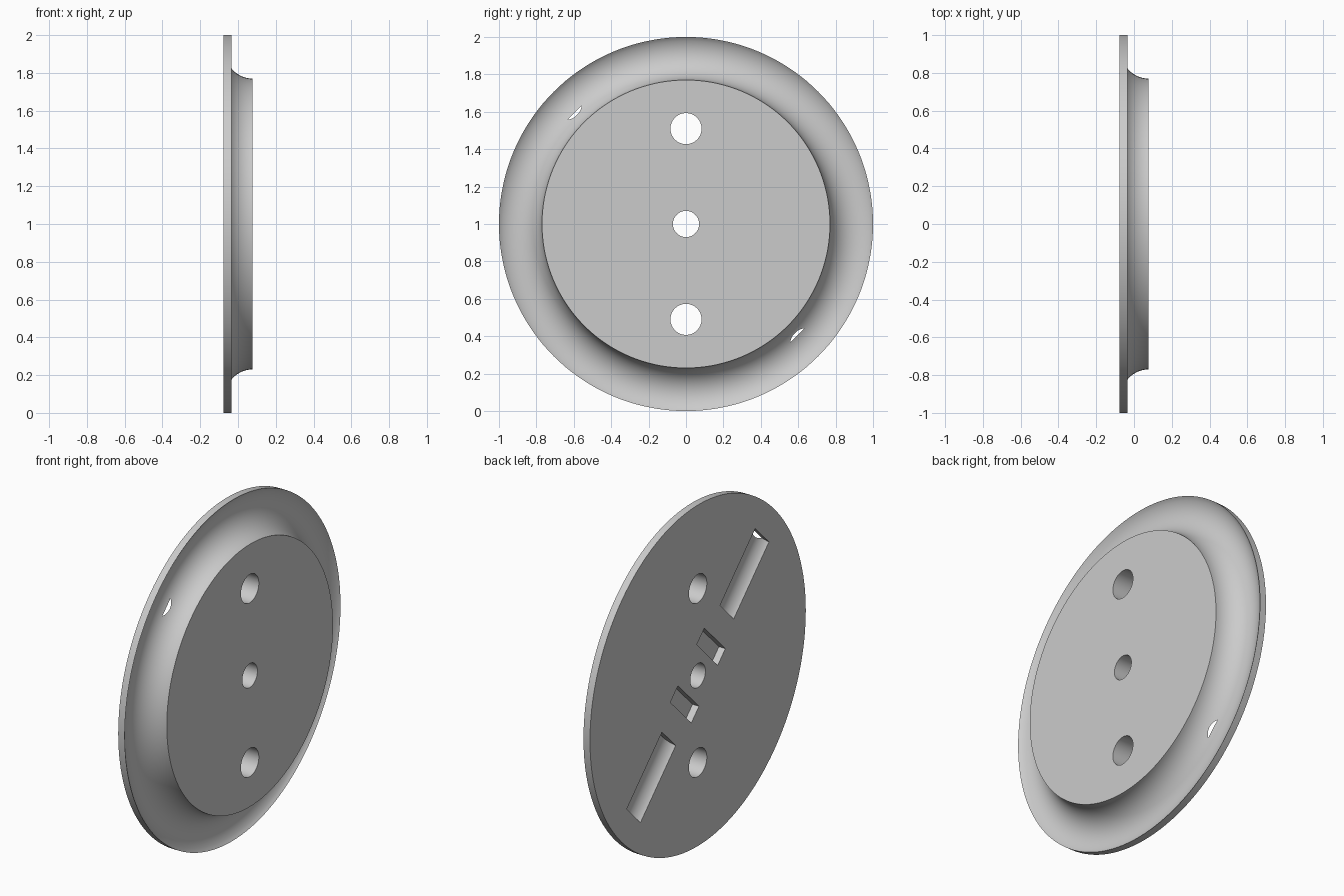
import bpy
import bmesh
from math import cos, sin, pi, radians, atan2
from mathutils import Matrix, Vector

cube = bpy.data.objects.get("Cube")
if cube:
    bpy.data.objects.remove(cube)

BACK, FRONT, RIM = -0.077, 0.077, -0.035
DEPTH = 0.042
SEGMENTS = 144

grey = bpy.data.materials.new("plain grey")
grey.use_nodes = True
colour = (0.6, 0.6, 0.6, 1)
grey.diffuse_color = colour
grey.node_tree.nodes["Principled BSDF"].inputs["Base Color"].default_value = colour


def make_object(name, bm):
    bmesh.ops.recalc_face_normals(bm, faces=bm.faces)
    mesh = bpy.data.meshes.new(name)
    bm.to_mesh(mesh)
    bm.free()
    mesh.materials.append(grey)
    obj = bpy.data.objects.new(name, mesh)
    bpy.context.collection.objects.link(obj)
    return obj


def lathe(name, profile):
    """Revolve (radius, x) points about the x axis and cap both ends."""
    bm = bmesh.new()
    rings = []
    for r, x in profile:
        angles = [2 * pi * i / SEGMENTS for i in range(SEGMENTS)]
        rings.append([bm.verts.new((x, r * cos(a), 1 + r * sin(a))) for a in angles])
    for lower, upper in zip(rings, rings[1:]):
        for i in range(SEGMENTS):
            j = (i + 1) % SEGMENTS
            bm.faces.new((lower[i], lower[j], upper[j], upper[i]))
    bm.faces.new(rings[0])
    bm.faces.new(rings[-1])
    return make_object(name, bm)


def cylinder(name, radius, length, matrix):
    bm = bmesh.new()
    bmesh.ops.create_cone(bm, cap_ends=True, segments=96, radius1=radius,
                          radius2=radius, depth=length, matrix=matrix)
    return make_object(name, bm)


def box(name, size, matrix):
    bm = bmesh.new()
    bmesh.ops.create_cube(bm, size=1, matrix=matrix @ Matrix.Diagonal((*size, 1)))
    return make_object(name, bm)


def cut(target, cutter):
    mod = target.modifiers.new(cutter.name, "BOOLEAN")
    mod.operation = "DIFFERENCE"
    mod.solver = "EXACT"
    mod.object = cutter
    bpy.context.view_layer.objects.active = target
    bpy.ops.object.modifier_apply(modifier=mod.name)
    bpy.data.objects.remove(cutter)


# Disc: thin rim, scooped cove and raised flat face
centre = Vector((0.913, FRONT))
cove_radius = 0.143
start = atan2(RIM - centre.y, 1.0 - centre.x)
steps = 24
profile = [(1.0, BACK), (1.0, RIM)]
for i in range(1, steps + 1):
    a = start + (-pi - start) * i / steps
    profile.append((centre.x + cove_radius * cos(a), centre.y + cove_radius * sin(a)))
disc = lathe("disc_plate", profile)

# Three through holes on the vertical centre line
for z, r in ((-0.51, 0.083), (0, 0.07), (0.51, 0.083)):
    place = Matrix.Translation((0, 0, 1 + z)) @ Matrix.Rotation(pi / 2, 4, "Y")
    cut(disc, cylinder("hole_cutter", r, 1, place))

# Round-bottomed channels and square pockets along the back diagonal
channel_radius = 0.117
inner, outer = 0.38, 0.842
for turn in (45, 225):
    diagonal = Matrix.Translation((0, 0, 1)) @ Matrix.Rotation(radians(turn), 4, "X")
    offset = Matrix.Translation((BACK + DEPTH - channel_radius, 0, (inner + outer) / 2))
    cut(disc, cylinder("channel_cutter", channel_radius, outer - inner, diagonal @ offset))
    offset = Matrix.Translation((BACK, 0, 0.173))
    cut(disc, box("pocket_cutter", (2 * DEPTH, 0.275, 0.1), diagonal @ offset))

# Smooth curves with crisp edges
bpy.ops.object.select_all(action="DESELECT")
disc.select_set(True)
bpy.context.view_layer.objects.active = disc
bpy.ops.object.shade_smooth_by_angle(angle=radians(25))
